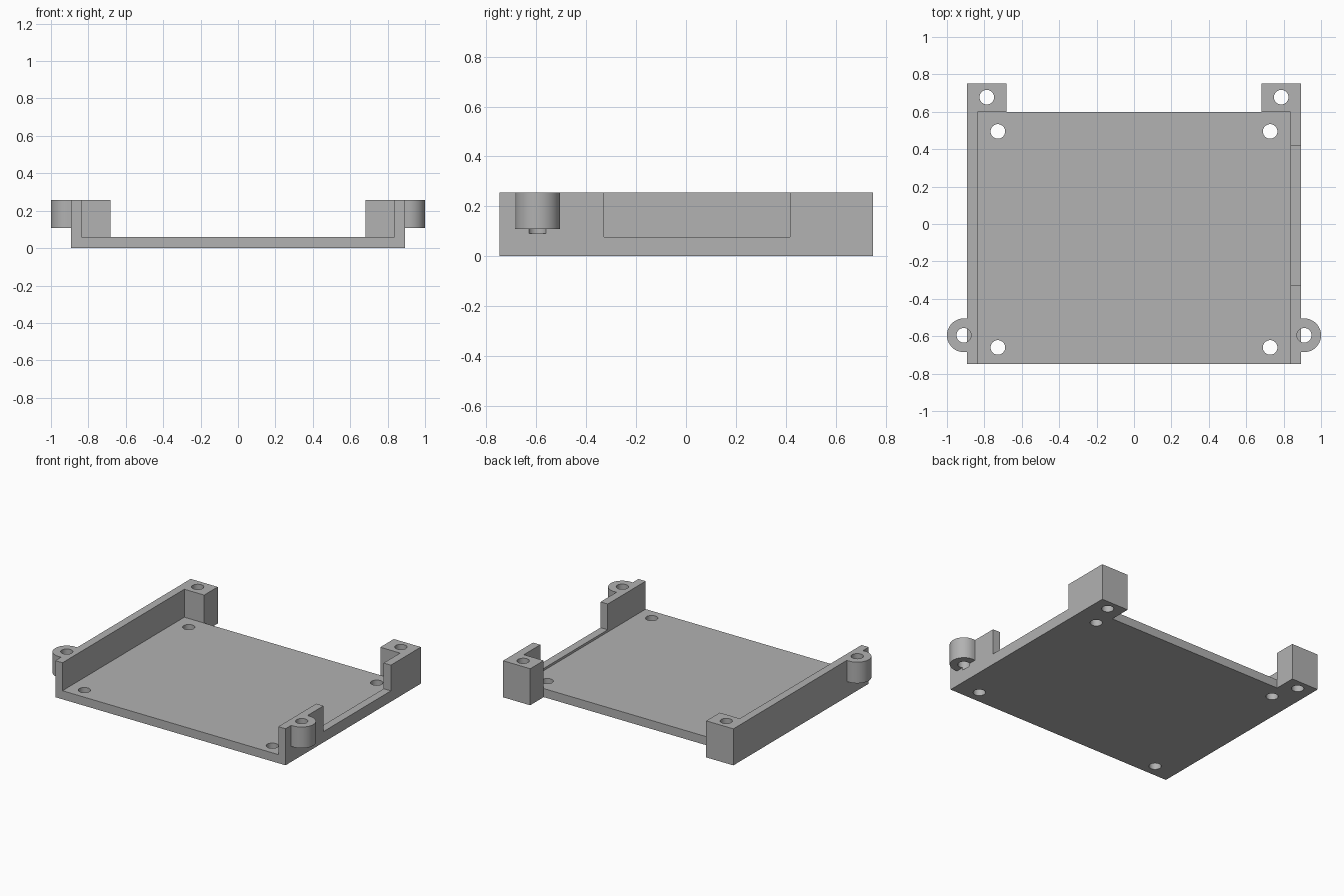
import bpy, bmesh, math

old = bpy.data.objects.get("Cube")
if old:
    bpy.data.objects.remove(old, do_unlink=True)

HEIGHT, FLOOR, NOTCH = 0.256, 0.06, 0.076
HALF_W, INNER_W, FRONT, BACK, REAR = 0.892, 0.836, -0.748, 0.6, 0.75
LUG_X, LUG_Y, LUG_R, HOLE_R = 0.91, -0.595, 0.09, 0.039

grey = bpy.data.materials.new("grey plastic")
grey.use_nodes = True
colour = (0.445, 0.445, 0.445, 1)
grey.diffuse_color = colour
grey.node_tree.nodes["Principled BSDF"].inputs["Base Color"].default_value = colour


def prism(name, outline, z0, z1):
    """Extrude a plan outline (counter-clockwise) between two heights."""
    bm = bmesh.new()
    base = bm.faces.new([bm.verts.new((x, y, z0)) for x, y in outline])
    top = bmesh.ops.extrude_face_region(bm, geom=[base])["geom"]
    bmesh.ops.translate(bm, vec=(0, 0, z1 - z0),
                        verts=[v for v in top if isinstance(v, bmesh.types.BMVert)])
    bmesh.ops.recalc_face_normals(bm, faces=bm.faces)
    mesh = bpy.data.meshes.new(name)
    bm.to_mesh(mesh)
    bm.free()
    mesh.materials.append(grey)
    obj = bpy.data.objects.new(name, mesh)
    bpy.context.scene.collection.objects.link(obj)
    return obj


def rect(x0, x1, y0, y1):
    return [(x0, y0), (x1, y0), (x1, y1), (x0, y1)]


def arc(cx, cy, r, start, end, n):
    return [(cx + r * math.cos(start + (end - start) * i / n),
             cy + r * math.sin(start + (end - start) * i / n)) for i in range(n + 1)]


def combine(target, other, operation):
    """Apply a boolean at once and discard the helper."""
    mod = target.modifiers.new(operation, "BOOLEAN")
    mod.operation, mod.solver, mod.object = operation, "EXACT", other
    bpy.context.view_layer.objects.active = target
    bpy.ops.object.modifier_apply(modifier=mod.name)
    bpy.data.objects.remove(other, do_unlink=True)


def drill(target, x, y, z0):
    circle = arc(x, y, HOLE_R, 0, 2 * math.pi, 40)[:-1]
    combine(target, prism("drill", circle, z0, 0.5), "DIFFERENCE")


# Tray with two rear corner blocks
right_half = [(HALF_W, FRONT), (HALF_W, REAR), (0.682, REAR), (0.682, BACK)]
outline = right_half + [(-x, y) for x, y in reversed(right_half)]
tray = prism("mounting_tray", outline, 0, HEIGHT)
combine(tray, prism("cavity", rect(-INNER_W, INNER_W, -1, BACK), FLOOR, 0.5), "DIFFERENCE")

# Lowered stretch of the left wall
combine(tray, prism("notch", rect(0.8, 1, -0.328, 0.418), NOTCH, 0.5), "DIFFERENCE")

# Rounded side lugs
for side in (-1, 1):
    plan = arc(LUG_X, LUG_Y, LUG_R, -math.pi / 2, math.pi / 2, 32)
    plan += [(0.86, LUG_Y + LUG_R), (0.86, LUG_Y - LUG_R)]
    lug = prism("lug", [(side * x, y) for x, y in plan], 0.108, HEIGHT)
    combine(tray, lug, "UNION")

# Screw holes in the lugs, corner blocks and floor
for side in (-1, 1):
    drill(tray, side * LUG_X, LUG_Y, 0.09)
    for x, y in ((0.787, 0.678), (0.728, 0.495), (0.728, -0.66)):
        drill(tray, side * x, y, -0.1)

bpy.ops.object.select_all(action="DESELECT")
tray.select_set(True)
bpy.context.view_layer.objects.active = tray
bpy.ops.object.shade_smooth_by_angle(angle=math.radians(30))
